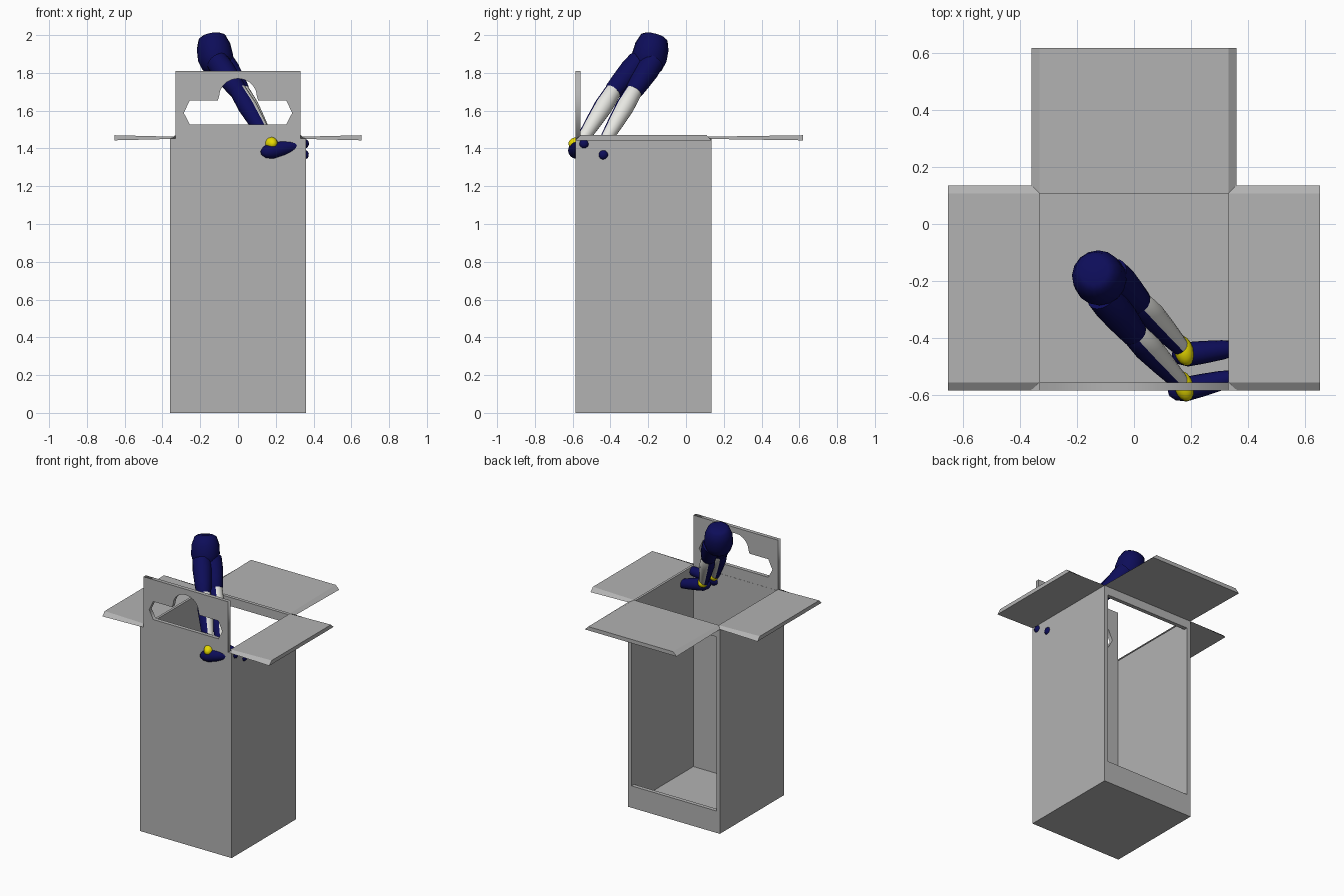
import bpy, bmesh, math
from mathutils import Vector, Matrix

default = bpy.data.objects.get("Cube")
if default:
    bpy.data.objects.remove(default)


def material(name, rgb):
    m = bpy.data.materials.new(name)
    m.use_nodes = True
    m.diffuse_color = (*rgb, 1)
    m.node_tree.nodes["Principled BSDF"].inputs["Base Color"].default_value = (*rgb, 1)
    return m


GREY = material("carton grey", (0.45, 0.45, 0.45))
NAVY = material("navy", (0.004, 0.004, 0.1))
WHITE = material("white", (0.8, 0.8, 0.76))
YELLOW = material("yellow", (0.8, 0.7, 0.0))


def add_object(name, bm, *mats):
    bmesh.ops.recalc_face_normals(bm, faces=bm.faces)
    mesh = bpy.data.meshes.new(name)
    bm.to_mesh(mesh)
    bm.free()
    for m in mats:
        mesh.materials.append(m)
    obj = bpy.data.objects.new(name, mesh)
    bpy.context.collection.objects.link(obj)
    return obj


HALF, WALL, TOP, CY = 0.36, 0.028, 1.452, -0.225
INNER = HALF - WALL


# Carton body: open top, large window in the back
def slab(bm, x0, x1, y0, y1, z0, z1):
    size = Vector((x1 - x0, y1 - y0, z1 - z0))
    mid = Vector((x0 + x1, y0 + y1, z0 + z1)) / 2
    bmesh.ops.create_cube(bm, size=1, matrix=Matrix.Translation(mid) @ Matrix.Diagonal((*size, 1)))


def wall(name, *limits):
    bm = bmesh.new()
    slab(bm, *limits)
    return add_object(name, bm, GREY)


front, back = CY - HALF, CY + HALF
wall("carton_floor", -HALF, HALF, front, back, 0, WALL)
wall("carton_front", -HALF, HALF, front, front + WALL, WALL, TOP)
for side, s in (("left", 1), ("right", -1)):
    a, b = sorted((s * INNER, s * HALF))
    wall("carton_" + side, a, b, front + WALL, back, WALL, TOP)
wall("window_sill", -INNER, INNER, back - WALL, back, WALL, 0.155)
wall("window_header", -INNER, INNER, back - WALL, back, 1.39, TOP)


# Open flaps with bevelled edges, hinged on the rim
def flap(name, length, angle):
    bm = bmesh.new()
    rings = []
    for d_top, d_bot, z_top, z_bot in ((INNER, HALF, 1.462, 1.45),
                                       (INNER + length, INNER + length, 1.47, 1.443)):
        rings.append([bm.verts.new(p) for p in ((d_top, -INNER, z_top), (d_top, INNER, z_top),
                                                (d_bot, HALF, z_bot), (d_bot, -HALF, z_bot))])
    for i in range(4):
        j = (i + 1) % 4
        bm.faces.new((rings[0][i], rings[0][j], rings[1][j], rings[1][i]))
    for r in rings:
        bm.faces.new(r)
    bm.transform(Matrix.Translation((0, CY, 0)) @ Matrix.Rotation(angle, 4, "Z"))
    add_object(name, bm, GREY)


flap("left_flap", 0.323, 0)
flap("right_flap", 0.323, math.pi)
flap("back_flap", 0.513, math.pi / 2)

# Hanging panel with its shaped hole
curve = bpy.data.curves.new("hanger_outline", "CURVE")
curve.dimensions, curve.fill_mode, curve.extrude = "2D", "BOTH", 0.0135


def outline(points):
    sp = curve.splines.new("POLY")
    sp.points.add(len(points) - 1)
    for p, (x, z) in zip(sp.points, points):
        p.co = (x, z, 0, 1)
    sp.use_cyclic_u = True


outline([(-0.332, 1.45), (0.332, 1.45), (0.332, 1.81), (-0.332, 1.81)])
arch = [(0.1 * math.cos(a), 1.675 + 0.095 * math.sin(a))
        for a in (math.pi * i / 10 for i in range(11))]
outline([(-0.255, 1.527), (0.255, 1.527), (0.287, 1.588), (0.255, 1.655), (0.107, 1.655)]
        + arch + [(-0.107, 1.655), (-0.255, 1.655), (-0.287, 1.588)])
temp = bpy.data.objects.new("hanger_outline", curve)
bpy.context.collection.objects.link(temp)
graph = bpy.context.evaluated_depsgraph_get()
mesh = bpy.data.meshes.new_from_object(temp.evaluated_get(graph))
bpy.data.objects.remove(temp)
mesh.transform(Matrix.Translation((0, front + 0.0135, 0)) @ Matrix.Rotation(math.pi / 2, 4, "X"))
mesh.materials.clear()
mesh.materials.append(GREY)
panel = bpy.data.objects.new("hanging_panel", mesh)
bpy.context.collection.objects.link(panel)


# Limbs: rings of given radius swept along a path
def limb(name, path, radii, mat=NAVY, stripe=None, sides=16):
    bm = bmesh.new()
    pts = [Vector(p) for p in path]
    rings = []
    for i, (p, r) in enumerate(zip(pts, radii)):
        axis = pts[min(i + 1, len(pts) - 1)] - pts[max(i - 1, 0)]
        u = axis.cross(Vector((0, 1, 0))).normalized()
        v = axis.cross(u).normalized()
        rings.append([bm.verts.new(p + r * (u * math.cos(t) + v * math.sin(t)))
                      for t in (2 * math.pi * k / sides for k in range(sides))])
    for a, b in zip(rings, rings[1:]):
        for k in range(sides):
            n = (k + 1) % sides
            bm.faces.new((a[k], a[n], b[n], b[k]))
    bm.faces.new(rings[0])
    bm.faces.new(rings[-1])
    obj = add_object(name, bm, mat, *([stripe] if stripe else []))
    if stripe:
        outward = Vector((0.8, 0.6, -0.05))
        for f in obj.data.polygons:
            f.material_index = int(f.normal.dot(outward) > 0.1)
    smooth(obj)


def smooth(obj):
    bpy.ops.object.select_all(action="DESELECT")
    obj.select_set(True)
    bpy.context.view_layer.objects.active = obj
    bpy.ops.object.shade_smooth_by_angle(angle=math.radians(50))


def along(a, b, steps):
    a, b = Vector(a), Vector(b)
    return [a.lerp(b, t) for t in steps]


# Hips
limb("hips", along((-0.14, -0.165, 2.0), (-0.105, -0.215, 1.8), (0, 0.06, 0.3, 0.6, 0.85, 1)),
     (0.05, 0.072, 0.09, 0.094, 0.08, 0.05))

# Legs: hip, knee, ankle and toe of each
LEGS = {
    "right": ((-0.11, -0.25, 1.86), (0.0, -0.385, 1.705), (0.165, -0.56, 1.43),
              (0.165, -0.585, 1.385), (0.372, -0.535, 1.43)),
    "left": ((-0.08, -0.175, 1.86), (0.015, -0.275, 1.705), (0.165, -0.435, 1.43),
             (0.175, -0.46, 1.40), (0.372, -0.435, 1.362)),
}
for side, (hip, knee, ankle, heel, toe) in LEGS.items():
    limb(side + "_thigh", along(hip, knee, (0, 0.3, 0.7, 1, 1.12)),
         (0.06, 0.062, 0.055, 0.048, 0.03))
    limb(side + "_shin", along(knee, ankle, (-0.08, 0, 0.3, 0.6, 0.9, 1)),
         (0.03, 0.045, 0.05, 0.043, 0.034, 0.03), NAVY, WHITE)
    limb(side + "_foot", along(heel, toe, (-0.2, -0.12, 0.05, 0.35, 0.7, 0.95, 1)),
         (0.012, 0.03, 0.043, 0.04, 0.034, 0.024, 0.012))
    # Pointed ankle cuff
    bm = bmesh.new()
    bmesh.ops.create_uvsphere(bm, u_segments=16, v_segments=10, radius=1)
    centre = (Vector(ankle) + Vector((0.01, -0.01, -0.005)))
    bm.transform(Matrix.Translation(centre) @ Matrix.Rotation(0.3, 4, "Z")
                 @ Matrix.Diagonal((0.034, 0.055, 0.036, 1)))
    smooth(add_object(side + "_ankle_cuff", bm, YELLOW))
